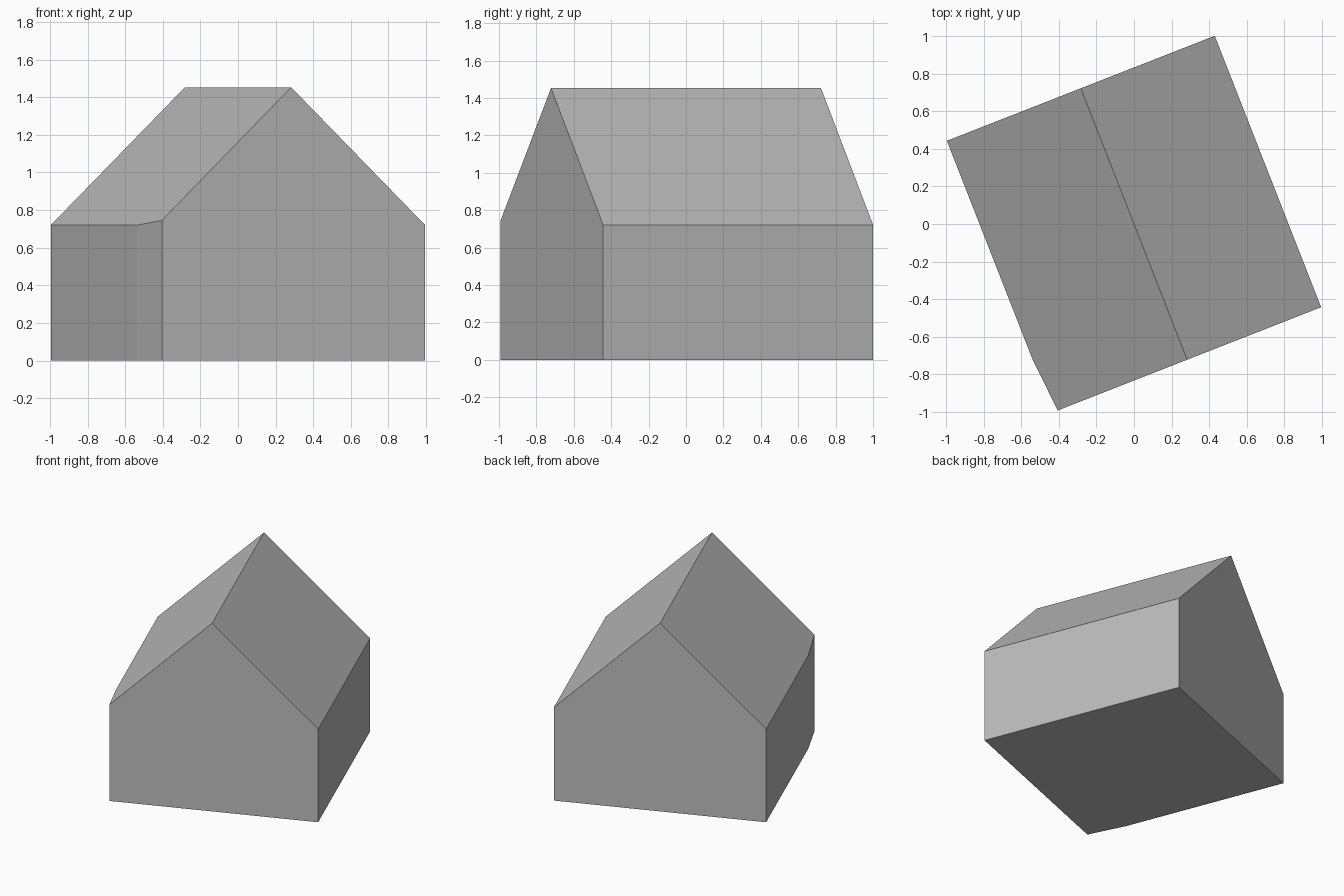
import bpy
import bmesh
import math
from mathutils import Matrix, Vector

cube = bpy.data.objects.get("Cube")
if cube:
    bpy.data.objects.remove(cube)

HALF_W, HALF_L = 0.765, 0.775
EAVE, RIDGE = 0.72, 1.453
TURN = math.radians(21.4)

# Plain grey
grey = bpy.data.materials.new("plain grey")
grey.use_nodes = True
colour = (0.5, 0.5, 0.5, 1)
grey.diffuse_color = colour
grey.node_tree.nodes["Principled BSDF"].inputs["Base Color"].default_value = colour

# Gabled house body: pentagon extruded from front to back
bm = bmesh.new()
profile = [(-HALF_W, 0), (HALF_W, 0), (HALF_W, EAVE), (0, RIDGE), (-HALF_W, EAVE)]
gable = bm.faces.new([bm.verts.new((x, -HALF_L, z)) for x, z in profile])
new = bmesh.ops.extrude_face_region(bm, geom=[gable])["geom"]
bmesh.ops.translate(bm, vec=(0, 2 * HALF_L, 0),
                    verts=[v for v in new if isinstance(v, bmesh.types.BMVert)])
bmesh.ops.transform(bm, matrix=Matrix.Rotation(TURN, 4, "Z"), verts=bm.verts)

# Slim vertical chamfer on the front corner
start, end = Vector((-0.405, -0.992, 0)), Vector((-0.535, -0.73, 0))
normal = (end - start).cross(Vector((0, 0, 1)))
if normal.dot(start) < 0:
    normal.negate()
cut = bmesh.ops.bisect_plane(bm, geom=bm.verts[:] + bm.edges[:] + bm.faces[:],
                             plane_co=start, plane_no=normal, clear_outer=True)
rim = [e for e in cut["geom_cut"] if isinstance(e, bmesh.types.BMEdge)]
bmesh.ops.contextual_create(bm, geom=rim)
bmesh.ops.recalc_face_normals(bm, faces=bm.faces)

mesh = bpy.data.meshes.new("house_body")
bm.to_mesh(mesh)
bm.free()
mesh.materials.append(grey)
house = bpy.data.objects.new("house_body", mesh)
bpy.context.collection.objects.link(house)
